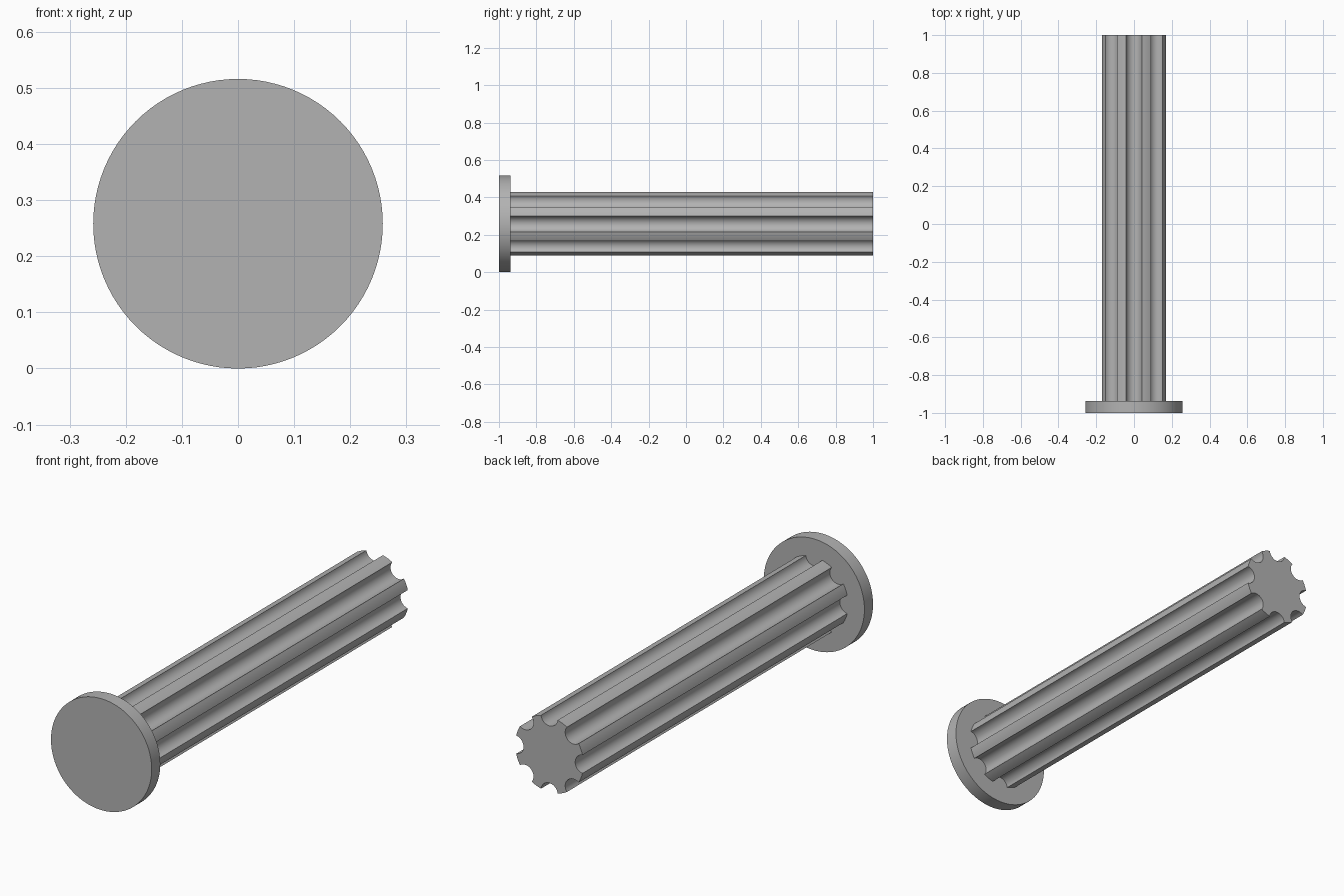
import bpy, bmesh
from math import sin, cos, pi, asin, radians
from mathutils import Matrix, Vector

if "Cube" in bpy.data.objects:
    bpy.data.objects.remove(bpy.data.objects["Cube"], do_unlink=True)

AXIS_Z = 0.258
HEAD_R, HEAD_BACK = 0.258, -0.937
SHAFT_R, FLUTE_R, FLUTES = 0.175, 0.0427, 8

grey = bpy.data.materials.new("plain grey")
grey.use_nodes = True
grey.diffuse_color = (0.45, 0.45, 0.45, 1)
grey.node_tree.nodes["Principled BSDF"].inputs["Base Color"].default_value = grey.diffuse_color


def polar(radius, angle):
    return Vector((radius * cos(angle), radius * sin(angle)))


def extrude_profile(name, points, y0, y1):
    """Extrude a closed x-z outline along y."""
    bm = bmesh.new()
    face = bm.faces.new([bm.verts.new((x, y0, z + AXIS_Z)) for x, z in points])
    result = bmesh.ops.extrude_face_region(bm, geom=[face], use_keep_orig=True)
    moved = [v for v in result["geom"] if isinstance(v, bmesh.types.BMVert)]
    bmesh.ops.translate(bm, verts=moved, vec=(0, y1 - y0, 0))
    bmesh.ops.recalc_face_normals(bm, faces=bm.faces)
    mesh = bpy.data.meshes.new(name)
    bm.to_mesh(mesh)
    bm.free()
    mesh.materials.append(grey)
    obj = bpy.data.objects.new(name, mesh)
    bpy.context.collection.objects.link(obj)
    bpy.ops.object.select_all(action='DESELECT')
    obj.select_set(True)
    bpy.context.view_layer.objects.active = obj
    bpy.ops.object.shade_smooth_by_angle(angle=radians(30))


# Round head disc
extrude_profile("head_disc", [polar(HEAD_R, 2 * pi * i / 96) for i in range(96)], -1, HEAD_BACK)

# Fluted shaft: round scoops alternate with lands on the outer circle
pitch = 2 * pi / FLUTES
half = 2 * asin(FLUTE_R / (2 * SHAFT_R))
sweep = pi / 2 - half / 2
outline = []
for k in range(FLUTES):
    turn = Matrix.Rotation(k * pitch, 2)
    for i in range(17):
        scoop = Vector((SHAFT_R, 0)) + polar(FLUTE_R, pi + sweep * (1 - i / 8))
        outline.append(turn @ scoop)
    for i in range(1, 6):
        outline.append(polar(SHAFT_R, k * pitch + half + (pitch - 2 * half) * i / 6))
extrude_profile("fluted_shaft", outline, HEAD_BACK, 1)
